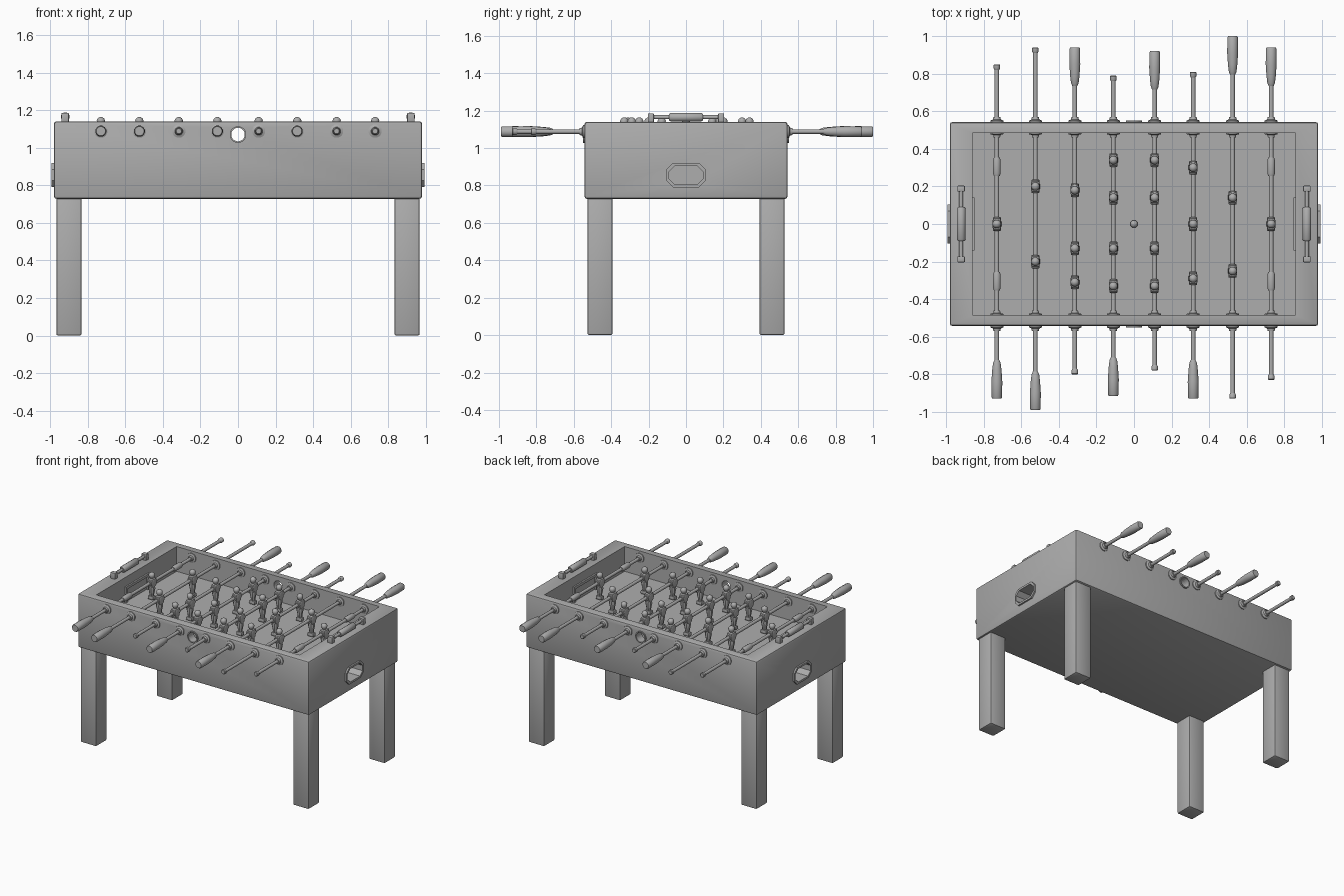
import bpy, bmesh, math
from mathutils import Matrix, Vector

if "Cube" in bpy.data.objects:
    bpy.data.objects.remove(bpy.data.objects["Cube"])

grey = bpy.data.materials.new("matte grey")
grey.diffuse_color = (0.42, 0.42, 0.42, 1)
grey.use_nodes = True
grey.node_tree.nodes["Principled BSDF"].inputs["Base Color"].default_value = grey.diffuse_color


def finish(name, bm, smooth=True):
    bmesh.ops.recalc_face_normals(bm, faces=bm.faces)
    me = bpy.data.meshes.new(name)
    bm.to_mesh(me)
    bm.free()
    me.materials.append(grey)
    ob = bpy.data.objects.new(name, me)
    bpy.context.collection.objects.link(ob)
    if smooth:
        bpy.ops.object.select_all(action='DESELECT')
        ob.select_set(True)
        bpy.context.view_layer.objects.active = ob
        bpy.ops.object.shade_smooth_by_angle(angle=math.radians(40))
    return ob


def add_box(bm, lo, hi, bevel=0.0):
    lo, hi = Vector(lo), Vector(hi)
    m = Matrix.Translation((lo + hi) / 2) @ Matrix.Diagonal((*(hi - lo), 1))
    vs = bmesh.ops.create_cube(bm, size=1, matrix=m)["verts"]
    if bevel:
        edges = list({e for v in vs for e in v.link_edges})
        bmesh.ops.bevel(bm, geom=edges, offset=bevel, segments=2, affect='EDGES', profile=0.5)


def add_lathe(bm, origin, profile, axis='Y', n=12):
    """Rings of (distance along axis, radius), capped at both ends."""
    rings = []
    for t, r in profile:
        ring = []
        for i in range(n):
            a = 2 * math.pi * (i + 0.5) / n
            c, s = r * math.cos(a), r * math.sin(a)
            p = (c, t, s) if axis == 'Y' else (c, s, t)
            ring.append(bm.verts.new(Vector(origin) + Vector(p)))
        rings.append(ring)
    for a, b in zip(rings, rings[1:]):
        for i in range(n):
            bm.faces.new((a[i], a[(i + 1) % n], b[(i + 1) % n], b[i]))
    bm.faces.new(rings[0])
    bm.faces.new(rings[-1])


def add_octagon(bm, x0, x1, hy, z0, z1, c):
    """Box along x with its corners cut by c."""
    pts = [(-hy + c, z0), (hy - c, z0), (hy, z0 + c), (hy, z1 - c),
           (hy - c, z1), (-hy + c, z1), (-hy, z1 - c), (-hy, z0 + c)]
    a = [bm.verts.new((x0, y, z)) for y, z in pts]
    b = [bm.verts.new((x1, y, z)) for y, z in pts]
    bm.faces.new(a)
    bm.faces.new(b)
    for i in range(8):
        j = (i + 1) % 8
        bm.faces.new((a[i], a[j], b[j], b[i]))


def cut(ob, cutters):
    bpy.context.view_layer.objects.active = ob
    for c in cutters:
        mod = ob.modifiers.new("cut", 'BOOLEAN')
        mod.operation, mod.object, mod.solver = 'DIFFERENCE', c, 'EXACT'
        bpy.ops.object.modifier_apply(modifier=mod.name)


FLOOR, ROD_Z = 0.95, 1.088

# Cutters: playfield, ball hole, ball return slots
bm = bmesh.new()
add_box(bm, (-0.86, -0.485, FLOOR), (0.86, 0.485, 1.3))
field_cut = finish("playfield_cutter", bm, False)
bm = bmesh.new()
add_lathe(bm, (0, 0, 1.07), [(-0.7, 0.036), (0.7, 0.036)], n=24)
hole_cut = finish("ball_hole_cutter", bm, False)
slot_cuts = []
for s in (-1, 1):
    bm = bmesh.new()
    add_octagon(bm, s * 0.87, s * 1.1, 0.09, 0.805, 0.905, 0.03)
    slot_cuts.append(finish("slot_cutter", bm, False))

# Cabinet
bm = bmesh.new()
add_box(bm, (-0.98, -0.543, 0.728), (0.98, 0.543, 1.14), 0.014)
cabinet = finish("cabinet", bm)
cut(cabinet, [field_cut, hole_cut] + slot_cuts)

# Slot frames on the ends and goal frames inside
for s, slot in zip((-1, 1), slot_cuts):
    bm = bmesh.new()
    add_octagon(bm, s * 0.97, s * 0.992, 0.105, 0.79, 0.92, 0.035)
    cut(finish("slot_frame", bm), [slot])
    bm = bmesh.new()
    x0, x1 = sorted((s * 0.848, s * 0.865))
    add_box(bm, (x0, -0.14, FLOOR), (x1, -0.12, 1.07))
    add_box(bm, (x0, 0.12, FLOOR), (x1, 0.14, 1.07))
    add_box(bm, (x0, -0.14, 1.05), (x1, 0.14, 1.07))
    finish("goal_frame", bm)

# Rims of the ball hole
for s in (-1, 1):
    bm = bmesh.new()
    add_lathe(bm, (0, s * 0.542, 1.07), [(-0.01, 0.044), (0.01, 0.044)], n=24)
    cut(finish("ball_hole_rim", bm), [hole_cut])
for c in [field_cut, hole_cut] + slot_cuts:
    bpy.data.objects.remove(c)

# Legs
for sx in (-1, 1):
    for sy in (-1, 1):
        bm = bmesh.new()
        x = sorted((sx * 0.833, sx * 0.967))
        y = sorted((sy * 0.393, sy * 0.527))
        add_box(bm, (x[0], y[0], 0), (x[1], y[1], 0.74), 0.01)
        finish("leg", bm)

# Rods: x, front end, back end, handle side, player positions
RODS = [(-0.73, -0.93, 0.85, -1, (0,)),
        (-0.525, -0.99, 0.94, -1, (0.2, -0.2)),
        (-0.315, -0.80, 0.94, 1, (0.18, -0.13, -0.31)),
        (-0.11, -0.915, 0.79, -1, (0.34, 0.14, -0.13, -0.33)),
        (0.11, -0.78, 0.92, 1, (0.34, 0.14, -0.13, -0.33)),
        (0.315, -0.93, 0.81, -1, (0.30, 0, -0.29)),
        (0.525, -0.93, 1.0, 1, (0.14, -0.25)),
        (0.73, -0.83, 0.94, 1, (0,))]


def add_player(bm, x, y):
    z = ROD_Z
    add_lathe(bm, (x, y, z), [(-0.036, 0.019), (-0.033, 0.022), (0.033, 0.022), (0.036, 0.019)])
    # torso, legs and foot
    add_box(bm, (x - 0.023, y - 0.03, z - 0.035), (x + 0.023, y + 0.03, z + 0.03), 0.012)
    add_lathe(bm, (x, y, 0), [(0.965, 0.014), (1.0, 0.017), (1.04, 0.025), (1.07, 0.022)], 'Z', 8)
    add_box(bm, (x - 0.024, y - 0.018, 0.958), (x + 0.024, y + 0.018, 0.985), 0.006)
    # head
    add_lathe(bm, (x, y, z), [(0.02, 0.012), (0.034, 0.014), (0.043, 0.021), (0.057, 0.023),
                              (0.068, 0.018), (0.075, 0.007)], 'Z')


for x, front, back, side, players in RODS:
    bm = bmesh.new()
    add_lathe(bm, (x, 0, ROD_Z), [(front + 0.005, 0.012), (back - 0.005, 0.012)])
    finish("rod", bm)
    # plain end cap
    bm = bmesh.new()
    end = back if side < 0 else front
    add_lathe(bm, (x, end, ROD_Z), [(side * t, r) for t, r in
              ((0, 0.014), (0.004, 0.018), (0.022, 0.018), (0.03, 0.013))])
    finish("end_cap", bm)
    # handle
    bm = bmesh.new()
    end = front if side < 0 else back
    add_lathe(bm, (x, end, ROD_Z), [(-side * t, r) for t, r in
              ((0, 0.025), (0.007, 0.029), (0.09, 0.03), (0.15, 0.026), (0.19, 0.021), (0.205, 0.014))])
    finish("handle", bm)
    # bearings on both faces of both walls
    bm = bmesh.new()
    for s in (-1, 1):
        add_lathe(bm, (x, 0, ROD_Z), [(s * 0.535, 0.036), (s * 0.55, 0.036), (s * 0.556, 0.022), (s * 0.57, 0.019)])
        add_lathe(bm, (x, 0, ROD_Z), [(s * 0.49, 0.036), (s * 0.478, 0.036), (s * 0.474, 0.02), (s * 0.46, 0.018)])
    finish("bearing", bm)
    for y in players:
        bm = bmesh.new()
        add_player(bm, x, y)
        finish("player", bm)
    # rubber bumpers on the keeper rods
    if len(players) == 1:
        for s in (-1, 1):
            bm = bmesh.new()
            add_lathe(bm, (x, s * 0.305, ROD_Z), [(-0.05, 0.016), (-0.035, 0.021), (0.035, 0.021), (0.05, 0.016)])
            finish("bumper", bm)

# Score counters on the end walls
for s in (-1, 1):
    bm = bmesh.new()
    x = s * 0.92
    add_lathe(bm, (x, 0, 1.165), [(-0.2, 0.011), (0.2, 0.011)])
    add_lathe(bm, (x, 0, 1.165), [(-0.09, 0.018), (-0.082, 0.024), (0.082, 0.024), (0.09, 0.018)])
    for y in (-0.188, 0.188):
        add_box(bm, (x - 0.02, y - 0.016, 1.13), (x + 0.02, y + 0.016, 1.185), 0.005)
    finish("score_counter", bm)

# Ball
bm = bmesh.new()
bmesh.ops.create_uvsphere(bm, u_segments=16, v_segments=10, radius=0.02,
                          matrix=Matrix.Translation((0, 0, FLOOR + 0.02)))
finish("ball", bm)
